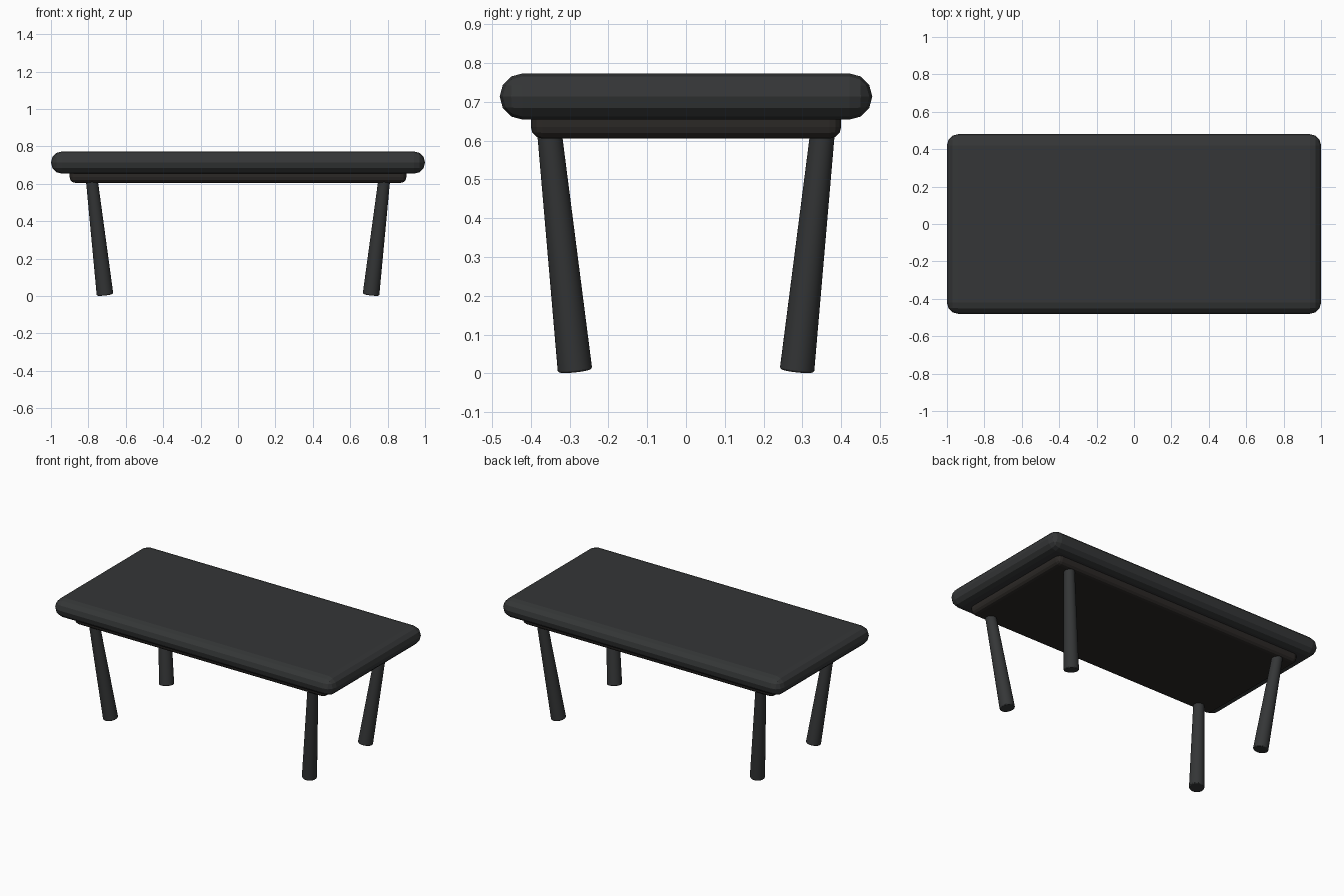
import bpy, math
from mathutils import Vector

if "Cube" in bpy.data.objects:
    bpy.data.objects.remove(bpy.data.objects["Cube"])


def material(name, color):
    m = bpy.data.materials.new(name)
    m.diffuse_color = (*color, 1)
    m.use_nodes = True
    m.node_tree.nodes["Principled BSDF"].inputs["Base Color"].default_value = m.diffuse_color
    return m


charcoal = material("charcoal", (0.035, 0.037, 0.038))
dark_brown = material("dark_brown", (0.024, 0.021, 0.019))


def add_bevel(obj, width, segments):
    mod = obj.modifiers.new("Bevel", 'BEVEL')
    mod.width = width
    mod.segments = segments
    mod.limit_method = 'ANGLE'
    mod.angle_limit = math.radians(40)


def slab(name, half_x, half_y, z0, z1, bevel, mat):
    bpy.ops.mesh.primitive_cube_add(size=2, location=(0, 0, (z0 + z1) / 2))
    obj = bpy.context.object
    obj.name = name
    obj.scale = (half_x, half_y, (z1 - z0) / 2)
    bpy.ops.object.transform_apply(location=False, rotation=False, scale=True)
    add_bevel(obj, bevel, 3)
    obj.data.materials.append(mat)
    return obj


def leg(name, foot, top, r_foot, r_top):
    axis = Vector(top) - Vector(foot)
    bpy.ops.mesh.primitive_cone_add(vertices=32, radius1=r_foot, radius2=r_top,
                                    depth=axis.length,
                                    location=(Vector(foot) + Vector(top)) / 2)
    obj = bpy.context.object
    obj.name = name
    obj.rotation_euler = axis.to_track_quat('Z', 'Y').to_euler()
    bpy.ops.object.shade_smooth_by_angle(angle=math.radians(30))
    add_bevel(obj, 0.005, 2)
    obj.data.materials.append(charcoal)
    return obj


# Rounded table top and the thinner frame under it
slab("table_top", 1.0, 0.48, 0.654, 0.773, 0.059, charcoal)
slab("under_frame", 0.90, 0.40, 0.605, 0.695, 0.03, dark_brown)

# Four round legs, wider at the foot and leaning inward
for sx, side in ((-1, "left"), (1, "right")):
    for sy, end in ((-1, "front"), (1, "back")):
        leg(f"{end}_{side}_leg",
            (sx * 0.711, sy * 0.286, 0.007), (sx * 0.785, sy * 0.355, 0.65),
            0.0445, 0.031)
